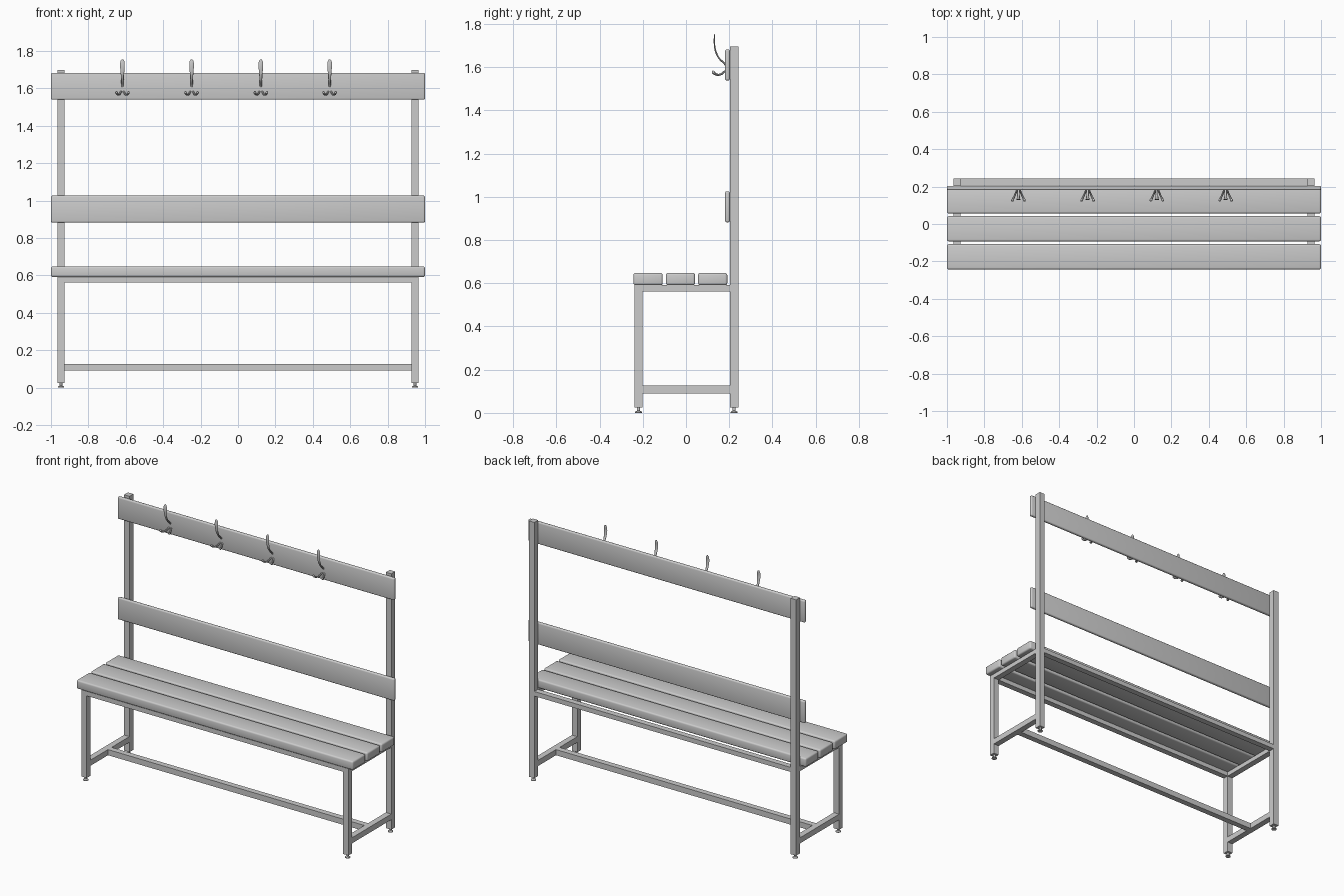
import bpy, bmesh, math
from mathutils import Vector

if "Cube" in bpy.data.objects:
    bpy.data.objects.remove(bpy.data.objects["Cube"])


def finish(name, bm, smooth=True):
    bmesh.ops.recalc_face_normals(bm, faces=bm.faces)
    me = bpy.data.meshes.new(name)
    bm.to_mesh(me)
    bm.free()
    ob = bpy.data.objects.new(name, me)
    bpy.context.collection.objects.link(ob)
    if smooth:
        bpy.ops.object.select_all(action='DESELECT')
        ob.select_set(True)
        bpy.context.view_layer.objects.active = ob
        bpy.ops.object.shade_smooth_by_angle(angle=math.radians(35))
    return ob


def box(name, x, y, z, bevel=0.0):
    """Box from (min, max) ranges, with optional rounded edges."""
    bm = bmesh.new()
    bmesh.ops.create_cube(bm, size=1)
    for v in bm.verts:
        v.co = [(r[0] + r[1]) / 2 + c * (r[1] - r[0]) for c, r in zip(v.co, (x, y, z))]
    if bevel:
        bmesh.ops.bevel(bm, geom=bm.edges[:], offset=bevel, segments=3,
                        profile=0.5, affect='EDGES')
    return finish(name, bm, bool(bevel))


def catmull(pts, steps=4):
    """Smooth resampling of tuples of any length."""
    p = [pts[0]] + pts + [pts[-1]]
    out = []
    for i in range(1, len(p) - 2):
        for s in range(steps):
            t = s / steps
            out.append([0.5 * (2 * b + (c - a) * t + (2 * a - 5 * b + 4 * c - d) * t * t
                               + (3 * b - a - 3 * c + d) * t ** 3)
                        for a, b, c, d in zip(*p[i - 1:i + 3])])
    return out + [list(pts[-1])]


def sweep(bm, pts, side, n=10):
    """Elliptical tube; each point is x, y, z, half width, half thickness."""
    pts = catmull(pts)
    rings = []
    for i, p in enumerate(pts):
        tan = Vector(pts[min(i + 1, len(pts) - 1)][:3]) - Vector(pts[max(i - 1, 0)][:3])
        nor = tan.cross(side).normalized()
        rings.append([bm.verts.new(Vector(p[:3]) + side * p[3] * math.cos(a) + nor * p[4] * math.sin(a))
                      for a in (2 * math.pi * k / n for k in range(n))])
    for r, q in zip(rings, rings[1:]):
        for k in range(n):
            bm.faces.new((r[k], r[(k + 1) % n], q[(k + 1) % n], q[k]))
    bm.faces.new(rings[0])
    bm.faces.new(rings[-1])


def foot(name, x, y):
    # levelling foot: flared disc with a threaded stem
    bm = bmesh.new()
    prof = [(0.016, 0), (0.016, 0.005), (0.007, 0.010), (0.007, 0.03)]
    rings = [[bm.verts.new((x + r * math.cos(a), y + r * math.sin(a), z))
              for a in (2 * math.pi * k / 16 for k in range(16))] for r, z in prof]
    for r, q in zip(rings, rings[1:]):
        for k in range(16):
            bm.faces.new((r[k], r[(k + 1) % 16], q[(k + 1) % 16], q[k]))
    bm.faces.new(rings[0])
    bm.faces.new(rings[-1])
    finish(name, bm)


# seat slats
for i, y in enumerate((-0.243, -0.093, 0.056)):
    box(f"seat_slat_{i + 1}", (-1, 1), (y, y + 0.135), (0.591, 0.648), 0.010)

# backrest and hook board
box("backrest_board", (-1, 1), (0.181, 0.203), (0.882, 1.026), 0.008)
box("hook_board", (-1, 1), (0.181, 0.203), (1.539, 1.683), 0.008)

# side frames
RAIL, LOW = (0.562, 0.592), (0.09, 0.127)
for s, label in ((-1, "left"), (1, "right")):
    x = tuple(sorted((s * 0.927, s * 0.966)))
    box(f"{label}_upright", x, (0.203, 0.243), (0.025, 1.697))
    box(f"{label}_front_leg", x, (-0.239, -0.201), (0.025, 0.592))
    box(f"{label}_seat_rail", x, (-0.201, 0.203), RAIL)
    box(f"{label}_lower_rail", x, (-0.201, 0.203), LOW)
    foot(f"{label}_front_foot", s * 0.9465, -0.22)
    foot(f"{label}_back_foot", s * 0.9465, 0.223)

# long rails
box("front_rail", (-0.927, 0.927), (-0.239, -0.201), RAIL)
box("back_rail", (-0.927, 0.927), (0.205, 0.243), RAIL)
box("lower_stretcher", (-0.927, 0.927), (-0.019, 0.019), LOW)

# coat hooks: one tall flattened prong and two short splayed prongs
for i, x in enumerate((-0.618, -0.248, 0.122, 0.49)):
    bm = bmesh.new()
    sweep(bm, [(x, 0.190, 1.600, .006, .005), (x, 0.178, 1.618, .006, .005),
               (x, 0.153, 1.642, .007, .004), (x, 0.137, 1.675, .009, .004),
               (x, 0.131, 1.715, .012, .003), (x, 0.132, 1.742, .011, .003),
               (x, 0.133, 1.754, .004, .002)], Vector((1, 0, 0)))
    for s in (-1, 1):
        path = [(0.004, 0.192, 1.584, .005), (0.009, 0.178, 1.580, .005),
                (0.014, 0.166, 1.570, .005), (0.021, 0.150, 1.565, .005),
                (0.028, 0.135, 1.569, .006), (0.032, 0.126, 1.578, .007),
                (0.033, 0.123, 1.584, .003)]
        sweep(bm, [(x + s * a, b, c, r, r) for a, b, c, r in path],
              Vector((s * 0.069, 0.029, 0)).normalized())
    finish(f"coat_hook_{i + 1}", bm)
